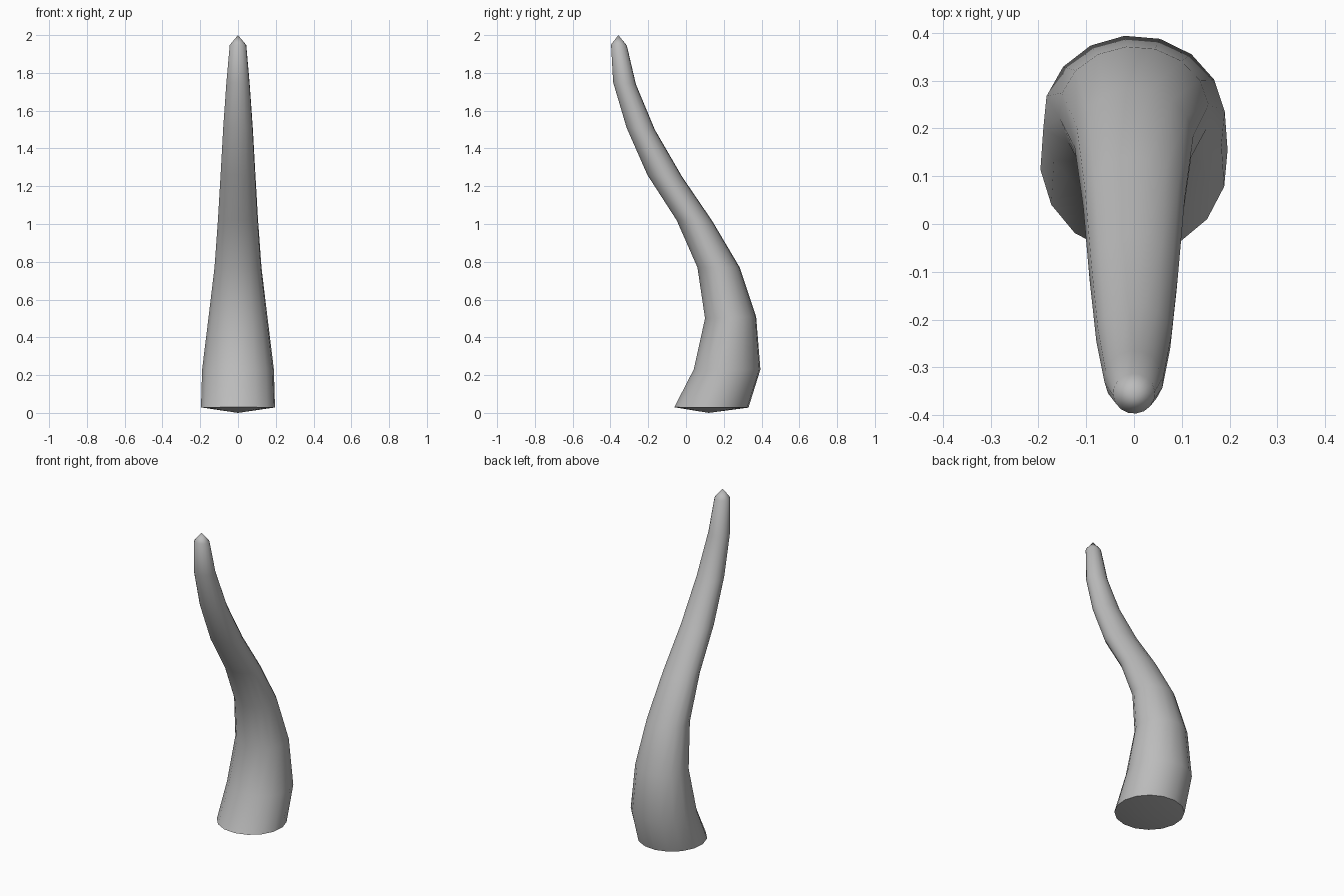
import bpy
import bmesh
from math import sin, cos, tau, radians

cube = bpy.data.objects.get("Cube")
if cube:
    bpy.data.objects.remove(cube, do_unlink=True)

SIDES = 16
TWIST = radians(6)

# Cross-sections: front y, front z, back y, back z, half width
RINGS = [
    (-0.063, 0.03, 0.332, 0.028, 0.197),
    (0.04, 0.23, 0.395, 0.23, 0.191),
    (0.10, 0.50, 0.372, 0.51, 0.157),
    (0.06, 0.77, 0.285, 0.77, 0.125),
    (-0.05, 1.02, 0.14, 1.015, 0.107),
    (-0.205, 1.26, -0.02, 1.25, 0.093),
    (-0.315, 1.51, -0.165, 1.50, 0.079),
    (-0.386, 1.75, -0.265, 1.74, 0.062),
    (-0.397, 1.95, -0.313, 1.945, 0.044),
]

# One neutral grey
grey = bpy.data.materials.new("Grey")
grey.use_nodes = True
colour = (0.5, 0.5, 0.5, 1)
grey.diffuse_color = colour
grey.node_tree.nodes["Principled BSDF"].inputs["Base Color"].default_value = colour

bm = bmesh.new()


def add_ring(front_y, front_z, back_y, back_z, half_width):
    ring = []
    for i in range(SIDES):
        a = TWIST + tau * i / SIDES
        t = (1 + sin(a)) / 2
        ring.append(bm.verts.new((half_width * cos(a),
                                  front_y + (back_y - front_y) * t,
                                  front_z + (back_z - front_z) * t)))
    return ring


# Tapering curved body
rings = [add_ring(*r) for r in RINGS]
for low, high in zip(rings, rings[1:]):
    for i in range(SIDES):
        j = (i + 1) % SIDES
        bm.faces.new((low[i], low[j], high[j], high[i]))

# Shallow cone under the base and pointed tip
base = bm.verts.new((0, 0.12, 0))
tip = bm.verts.new((0, -0.358, 2))
for i in range(SIDES):
    j = (i + 1) % SIDES
    bm.faces.new((rings[0][j], rings[0][i], base))
    bm.faces.new((rings[-1][i], rings[-1][j], tip))
bmesh.ops.recalc_face_normals(bm, faces=bm.faces)

mesh = bpy.data.meshes.new("horn")
bm.to_mesh(mesh)
bm.free()
mesh.materials.append(grey)
horn = bpy.data.objects.new("horn", mesh)
bpy.context.collection.objects.link(horn)

# Smooth sides with a crisp rim at the base
bpy.ops.object.select_all(action="DESELECT")
horn.select_set(True)
bpy.context.view_layer.objects.active = horn
bpy.ops.object.shade_smooth_by_angle(angle=radians(60))
